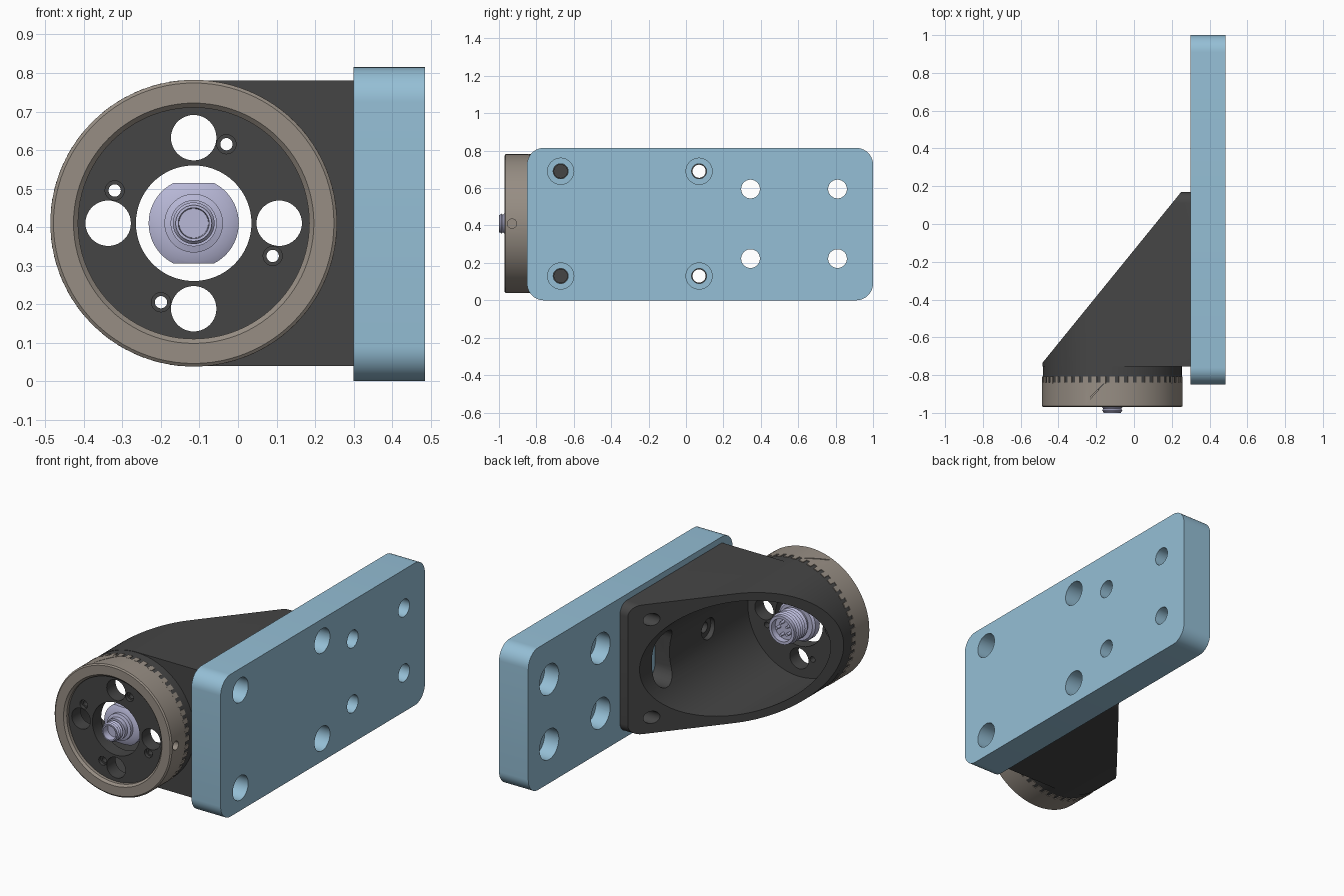
import bpy, bmesh, math
from mathutils import Vector

if "Cube" in bpy.data.objects:
    bpy.data.objects.remove(bpy.data.objects["Cube"])

CX, CZ = -0.115, 0.41          # axis of the round end (runs along y)


def material(name, rgb):
    m = bpy.data.materials.new(name)
    m.diffuse_color = (*rgb, 1)
    m.use_nodes = True
    m.node_tree.nodes["Principled BSDF"].inputs["Base Color"].default_value = m.diffuse_color
    return m


def new_object(name, bm, mat=None):
    bmesh.ops.recalc_face_normals(bm, faces=bm.faces[:])
    me = bpy.data.meshes.new(name)
    bm.to_mesh(me)
    bm.free()
    ob = bpy.data.objects.new(name, me)
    bpy.context.collection.objects.link(ob)
    if mat:
        me.materials.append(mat)
    return ob


def prism(axis, pts, a, b, name="cutter", mat=None):
    """Extrude a closed 2D outline along an axis from a to b."""
    place = {"x": lambda u, v, t: (t, u, v),
             "y": lambda u, v, t: (u, t, v),
             "z": lambda u, v, t: (u, v, t)}[axis]
    bm = bmesh.new()
    lo = [bm.verts.new(place(u, v, a)) for u, v in pts]
    hi = [bm.verts.new(place(u, v, b)) for u, v in pts]
    bm.faces.new(lo)
    bm.faces.new(hi)
    for i in range(len(pts)):
        j = (i + 1) % len(pts)
        bm.faces.new((lo[i], lo[j], hi[j], hi[i]))
    return new_object(name, bm, mat)


def arc(u, v, r, start, end, n):
    return [(u + r * math.cos(math.radians(start + (end - start) * i / n)),
             v + r * math.sin(math.radians(start + (end - start) * i / n))) for i in range(n + 1)]


def cyl(axis, u, v, r, a, b, n=40, name="cutter", mat=None):
    return prism(axis, arc(u, v, r, 0, 360, n)[:-1], a, b, name, mat)


def rounded(u0, u1, v0, v1, r, n=10):
    return (arc(u1 - r, v1 - r, r, 0, 90, n) + arc(u0 + r, v1 - r, r, 90, 180, n)
            + arc(u0 + r, v0 + r, r, 180, 270, n) + arc(u1 - r, v0 + r, r, 270, 360, n))


def lathe(name, profile, mat, closed=False, n=96):
    """Spin (radius, y) points about the round end's axis."""
    bm = bmesh.new()
    vs = [bm.verts.new((CX + r, y, CZ)) for r, y in profile]
    es = [bm.edges.new(p) for p in zip(vs, vs[1:])]
    if closed:
        es.append(bm.edges.new((vs[-1], vs[0])))
    bmesh.ops.spin(bm, geom=vs + es, cent=(CX, 0, CZ), axis=(0, 1, 0),
                   angle=2 * math.pi, steps=n)
    bmesh.ops.remove_doubles(bm, verts=bm.verts[:], dist=1e-5)
    return new_object(name, bm, mat)


def boolean(ob, op, *tools):
    bpy.context.view_layer.objects.active = ob
    for t in tools:
        t.hide_render = True
        m = ob.modifiers.new("bool", "BOOLEAN")
        m.operation, m.object, m.solver = op, t, "EXACT"
        bpy.ops.object.modifier_apply(modifier=m.name)
        bpy.data.objects.remove(t)


blue = material("blue", (0.30, 0.52, 0.67))
dark = material("dark", (0.06, 0.06, 0.06))
taupe = material("taupe", (0.31, 0.27, 0.23))
steel = material("steel", (0.48, 0.48, 0.68))

# Mounting plate with counterbored holes
plate = prism("x", rounded(-0.85, 1.0, 0, 0.815, 0.09), 0.30, 0.485, "mounting_plate", blue)
for z in (0.13, 0.69):
    for y in (-0.67, 0.07):
        boolean(plate, "DIFFERENCE", cyl("x", y, z, 0.04, 0.2, 0.6),
                cyl("x", y, z, 0.07, 0.39, 0.6))
for z in (0.223, 0.595):
    for y in (0.345, 0.81):
        boolean(plate, "DIFFERENCE", cyl("x", y, z, 0.05, 0.2, 0.6),
                cyl("x", y, z, 0.087, 0.2, 0.39))

# Angled housing: D-shaped extrusion trimmed by a slanted plane and a rounded flange outline
body = prism("y", arc(CX, CZ, 0.37, 90, 270, 48) + [(0.30, 0.04), (0.30, 0.78)],
             -0.755, 0.17, "angled_housing", dark)
boolean(body, "INTERSECT",
        prism("z", [(-0.6, -0.877), (0.27, 0.1946), (0.4, 0.1946), (0.4, -0.877)], -0.1, 1),
        prism("x", [(-1, -0.1), (-1, 0.9), (0, 0.9)] + arc(0.11, 0.72, 0.06, 90, 0, 8)
              + arc(0.11, 0.10, 0.06, 0, -90, 8) + [(0, -0.1)], -1, 1))
# Round collar and hub, then the cavity
boolean(body, "UNION", cyl("y", CX, CZ, 0.368, -0.88, -0.745, 96),
        cyl("y", CX, CZ, 0.302, -0.94, -0.80, 96))
boolean(body, "DIFFERENCE", cyl("y", CX, CZ, 0.325, -0.86, 0.5, 96),
        cyl("y", CX, CZ, 0.15, -1.1, -0.8, 64))
# Hub floor holes
for i in range(4):
    a = math.radians(90 * i)
    boolean(body, "DIFFERENCE",
            cyl("y", CX + 0.222 * math.cos(a), CZ + 0.222 * math.sin(a), 0.059, -1.1, -0.8))
    a += math.radians(67.5)
    u, v = CX + 0.222 * math.cos(a), CZ + 0.222 * math.sin(a)
    boolean(body, "DIFFERENCE", cyl("y", u, v, 0.016, -1.1, -0.8, 24),
            cyl("y", u, v, 0.025, -1.1, -0.92, 24))
# Flange screw holes, cable slot and blind hole
for z in (0.13, 0.69):
    boolean(body, "DIFFERENCE", cyl("x", 0.07, z, 0.035, 0.0, 0.4),
            cyl("x", -0.67, z, 0.035, 0.18, 0.4))
boolean(body, "DIFFERENCE", prism("x", rounded(-0.15, 0.01, 0.25, 0.57, 0.078), 0.1, 0.4),
        cyl("x", -0.5, CZ, 0.06, 0.1, 0.235), cyl("x", -0.5, CZ, 0.03, 0.1, 0.28))

# Clamp ring with toothed rear edge, set-screw hole and diagonal split
ring = lathe("clamp_ring", [(0.312, -0.97), (0.364, -0.97), (0.372, -0.964), (0.372, -0.84),
                            (0.362, -0.84), (0.362, -0.88), (0.300, -0.88), (0.300, -0.958)],
             taupe, closed=True)
boolean(ring, "DIFFERENCE", cyl("x", -0.93, CZ, 0.025, 0.21, 0.4, 24),
        prism("z", [(-0.29, -0.98), (-0.282, -0.98), (-0.142, -0.83), (-0.15, -0.83)], 0.755, 0.9))
bm = bmesh.new()
TEETH = 48
for i in range(TEETH):
    corners = []
    for y in (-0.845, -0.808):
        for r in (0.362, 0.3725):
            for d in (-0.29, 0.29):
                a = 2 * math.pi * (i + d) / TEETH
                corners.append(bm.verts.new((CX + r * math.cos(a), y, CZ + r * math.sin(a))))
    for q in ((0, 1, 3, 2), (4, 6, 7, 5), (0, 4, 5, 1), (2, 3, 7, 6), (0, 2, 6, 4), (1, 5, 7, 3)):
        bm.faces.new([corners[k] for k in q])
teeth = new_object("ring_teeth", bm, taupe)

# Cable connector: turned body with threads at both ends, flats and pins
thread_front = [p for k in range(3) for p in ((0.047, -0.995 + 0.016 * k), (0.054, -0.987 + 0.016 * k))]
thread_back = [p for k in range(5) for p in ((0.078, -0.82 + 0.02 * k), (0.088, -0.81 + 0.02 * k))]
connector = lathe("connector_body",
                  [(0, -0.96), (0.038, -0.96), (0.040, -1.0), (0.047, -1.0)] + thread_front
                  + [(0.047, -0.945), (0.060, -0.945), (0.060, -0.92), (0.076, -0.915), (0.076, -0.895),
                     (0.100, -0.89), (0.117, -0.88), (0.117, -0.84), (0.105, -0.83), (0.078, -0.83)]
                  + thread_back + [(0.080, -0.72), (0.080, -0.70), (0.064, -0.70), (0.064, -0.735), (0, -0.735)],
                  steel, n=56)
boolean(connector, "INTERSECT",
        prism("y", [(-0.5, CZ - 0.105), (0.5, CZ - 0.105), (0.5, CZ + 0.105), (-0.5, CZ + 0.105)], -1.2, 0))
for i in range(5):
    a = 2 * math.pi * i / 5
    cyl("y", CX + 0.036 * math.cos(a), CZ + 0.036 * math.sin(a), 0.008, -0.74, -0.705, 16,
        "connector_pin", steel)

# Smooth curved walls, keep sharp edges
for ob in bpy.data.objects:
    ob.select_set(True)
bpy.context.view_layer.objects.active = body
bpy.ops.object.shade_smooth_by_angle(angle=math.radians(30))
